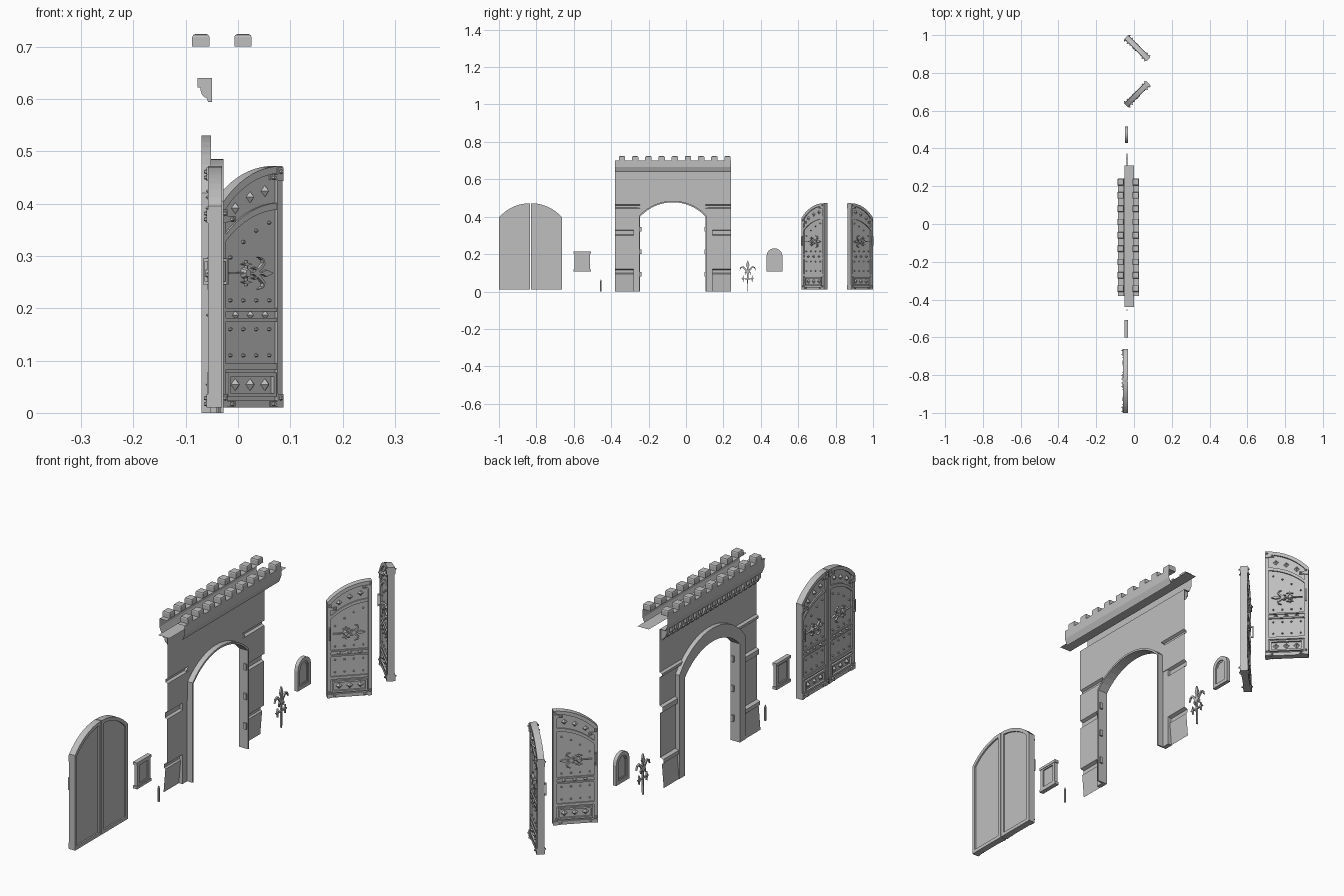
import bpy, bmesh, math
from mathutils import Matrix, Vector

if "Cube" in bpy.data.objects:
    bpy.data.objects.remove(bpy.data.objects["Cube"])

GREY = (0.52, 0.52, 0.52, 1)
stone = bpy.data.materials.new("plain grey")
stone.use_nodes = True
stone.diffuse_color = GREY
stone.node_tree.nodes["Principled BSDF"].inputs["Base Color"].default_value = GREY
parts = {}

def part(name):
    parts[name] = bmesh.new()
    return parts[name]

def frame(u, v, loc):
    """Local axes: a along u, depth along v, z up."""
    m = Matrix((u, v, (0, 0, 1))).transposed().to_4x4()
    m.translation = loc
    return m

def points(bm, M, outline, d):
    return [bm.verts.new(M @ Vector((a, d, z))) for a, z in outline]

def prism(bm, M, outline, d0, d1):
    p, q = points(bm, M, outline, d0), points(bm, M, outline, d1)
    bm.faces.new(p)
    bm.faces.new(q[::-1])
    for i in range(len(p)):
        j = (i + 1) % len(p)
        bm.faces.new((p[i], q[i], q[j], p[j]))

def box(bm, M, a0, a1, d0, d1, z0, z1):
    prism(bm, M, [(a0, z0), (a1, z0), (a1, z1), (a0, z1)], d0, d1)

def band(bm, M, inner, outer, d0, d1, closed=False):
    """Solid strip between two outlines with equal point counts."""
    sides = [points(bm, M, o, d) for o, d in
             ((inner, d0), (outer, d0), (outer, d1), (inner, d1))]
    n = len(inner)
    for i in range(n if closed else n - 1):
        for k in range(4):
            s, t = sides[k], sides[(k + 1) % 4]
            bm.faces.new((s[i], s[(i + 1) % n], t[(i + 1) % n], t[i]))
    if not closed:
        for i in (0, n - 1):
            bm.faces.new([s[i] for s in sides])

def ribbon(bm, M, path, widths, d0, d1):
    """Flat bar that follows a path with a varying width."""
    left, right = [], []
    for i, (a, z) in enumerate(path):
        t = Vector(path[min(i + 1, len(path) - 1)]) - Vector(path[max(i - 1, 0)])
        t *= widths[i] / 2 / t.length
        left.append((a - t.y, z + t.x))
        right.append((a + t.y, z - t.x))
    band(bm, M, left, right, d0, d1)

def stud(bm, M, a, d, z, r, h, seg, side):
    turn = Matrix.Rotation(-side * math.pi / 2, 4, 'X')
    bmesh.ops.create_cone(bm, cap_ends=True, segments=seg, radius1=r, radius2=0 if seg == 4 else r * 0.6,
                          depth=h, matrix=M @ Matrix.Translation((a, d + side * h / 2, z)) @ turn)

def arch(c, half, z0, spring, apex, n=16):
    rise = apex - spring
    R = (half * half + rise * rise) / (2 * rise)
    steps = [half * (2 * i / n - 1) for i in range(n + 1)]
    return [(c - half, z0)] + [(c + a, apex - R + math.sqrt(R * R - a * a)) for a in steps] + [(c + half, z0)]

def sheet(bm, profile, y0, y1):
    """Thin surface: an (x, z) profile carried along y."""
    p, q = [[bm.verts.new((x, y, z)) for x, z in profile] for y in (y0, y1)]
    for i in range(len(profile) - 1):
        bm.faces.new((p[i], p[i + 1], q[i + 1], q[i]))

# Gate wall: two moulded pillars and the wall over the arch
WALL = frame((0, 1, 0), (1, 0, 0), (0, 0, 0))
Y0, Y1, MID = -0.38, 0.24, -0.07
pillar = [(-.068, 0), (-.060, .095), (-.066, .1), (-.066, .115), (-.052, .12),
          (-.052, .30), (-.062, .305), (-.062, .325), (-.05, .33), (-.05, .445),
          (-.06, .45), (-.06, .46), (-.05, .465), (-.05, .64)]
opening = arch(MID, .175, 0, .40, .477)
bm = part("gate_wall")
sheet(bm, pillar, Y0, MID - .175)
sheet(bm, pillar, MID + .175, Y1)
for (a, za), (b, zb) in zip(opening[1:-2], opening[2:-1]):
    bm.faces.new(points(bm, WALL, [(a, za), (b, zb), (b, .64), (a, .64)], -.05))
bm = part("gate_arch_surround")
band(bm, WALL, opening, arch(MID, .212, 0, .42, .53), -.07, -.052)
band(bm, WALL, opening, arch(MID, .181, 0, .405, .485), -.052, -.028)
bm = part("jamb_hinge_blocks")
for y in (MID - .172, MID + .172):
    for z in (.08, .2, .32):
        box(bm, WALL, y - .004, y + .004, -.045, -.033, z, z + .025)

# Parapets, walkway, battlements and corbels
bm = part("parapets")
for s in (-1, 1):
    sheet(bm, [(-.03 + s * d, z) for d, z in ((.024, .70), (.056, .70), (.056, .665), (.046, .64))], Y0, Y1)
sheet(bm, [(-.05, .64), (-.077, .64)], Y0, Y1)
sheet(part("walkway"), [(-.05, .665), (0, .665)], -.44, .31)
bm = part("battlements")
for x in (-.071, .0095):
    for i in range(9):
        y = -.342 + i * .0705
        box(bm, WALL, y - .017, y + .017, x - .0165, x + .0165, .70, .724)
tops = [e for e in bm.edges if all(v.co.z > .72 for v in e.verts)]
bmesh.ops.bevel(bm, geom=tops, offset=.006, segments=2, affect='EDGES', profile=.5)
ALONG_X = frame((1, 0, 0), (0, 1, 0), (0, 0, 0))
curve = [(-.06 - .012 * math.sin(t), .622 - .02 * math.cos(t)) for t in (0, .4, .8, 1.2, 1.57)]
corbel = [(-.05, .64), (-.05, .594), (-.057, .594)] + curve + [(-.077, .622), (-.077, .64)]
bm = part("corbels")
for i in range(20):
    y = Y0 + .018 + i * .0308
    prism(bm, ALONG_X, corbel, y - .008, y + .008)

# Wrought iron spear, upright or lying flat
def ironwork(bm, M, a, z, size, flat, d0, d1):
    def bar(path, widths):
        path = [(p, q) if flat else (q, p) for p, q in path]
        ribbon(bm, M, [(a + p * size, z + q * size) for p, q in path], [w * size for w in widths], d0, d1)
    bar([(0, 0), (.08, 0), (.135, 0)], [.004, .006, .007])
    bar([(.125, 0), (.142, 0), (.166, 0)], [.005, .018, .001])
    bar([(.068, -.034), (.068, 0), (.068, .034)], [.003, .006, .003])
    for s in (-1, 1):
        bar([(.095, 0), (.118, s * .012), (.132, s * .026), (.128, s * .037), (.112, s * .043)],
            [.007, .009, .008, .006, .001])
        bar([(.05, s * .024), (.068, s * .024), (.086, s * .024)], [.001, .008, .001])
        bar([(.115, 0), (.1, s * .014), (.088, s * .013)], [.005, .006, .001])

ironwork(part("spear_ornament"), WALL, .33, 0, 1, False, -.041, -.034)

# Door leaves
W, BASE, TOP, RAD = .167, .01, .472, .221

def arc_z(u, inset=0):
    return TOP - RAD + math.sqrt((RAD - inset) ** 2 - (W - u) ** 2)

def leaf_outline(i):
    arc = [W - i - (W - 2 * i) * k / 10 for k in range(11)]
    return [(i, BASE + i), (W - i, BASE + i)] + [(u, arc_z(u, i)) for u in arc]

def door_leaf(name, M, sides):
    bm = part(name + "_panel")
    prism(bm, M, leaf_outline(.004), -.007, .007)
    band(bm, M, leaf_outline(.014), leaf_outline(0), -.013, .013, True)
    rails, studs, iron = [part(name + end) for end in ("_rails", "_studs", "_ironwork")]
    for s in sides:
        lo, hi = s * .006, s * .012
        # rails, framed bottom panel and curved upper band
        for z0, z1 in ((.083, .094), (.175, .181), (.194, .2)):
            box(rails, M, .01, W - .01, lo, hi, z0, z1)
        rect = [[(i, .012 + i), (W - i, .012 + i), (W - i, .095 - i), (i, .095 - i)] for i in (.025, .018)]
        band(rails, M, rect[0], rect[1], lo, s * .015, True)
        us = [.012 + (W - .024) * k / 8 for k in range(9)]
        band(rails, M, [(u, arc_z(u) - .083) for u in us], [(u, arc_z(u) - .07) for u in us], lo, hi)
        for u in (.045, .085, .125):
            for z, r in ((.054, .013), (.187, .009), (arc_z(u) - .044, .012)):
                stud(studs, M, u, lo, z, r, .012, 4, s)
        for u in (.03, .065, .1, .135):
            for z in (.11, .16, .215, arc_z(u) - .1 - (W - u) * .2):
                stud(studs, M, u, lo, z, .004, .007, 6, s)
        # corner irons
        for u, z in ((.008, .022), (W - .008, .022), (W - .008, .455), (.008, .375)):
            arm = .028 if u < .1 else -.028
            box(iron, M, u - .007, u + .007, hi, s * .016, z - .012, z + .014)
            box(iron, M, u, u + arm, hi, s * .016, z - .01, z + .001)
            stud(studs, M, u + arm * .7, s * .015, z - .005, .005, .006, 6, s)
            stud(studs, M, u, s * .015, z + .006, .005, .006, 6, s)
        ironwork(iron, M, .022, .267, .72, True, s * .007, s * .014)
        stud(iron, M, .07, lo, .267, .012, .012, 8, s)
        # pull handle
        box(iron, M, .006, .011, s * .019, s * .023, .245, .295)
        for z in (.245, .289):
            box(iron, M, .006, .011, s * .011, s * .022, z, z + .006)

h = math.sqrt(.5)
door_leaf("closed_door_right", frame((0, 1, 0), (-1, 0, 0), (-.044, -1, 0)), (1,))
door_leaf("closed_door_left", frame((0, -1, 0), (-1, 0, 0), (-.044, -.662, 0)), (1,))
door_leaf("open_door_near", frame((h, h, 0), (h, -h, 0), (-.042, .628, 0)), (-1, 1))
door_leaf("open_door_far", frame((h, -h, 0), (h, h, 0), (-.042, .99, 0)), (-1, 1))

# Square window, arched window and small post
bm = part("square_window")
inner, outer = [[(i - .597, .11 + i), (-.513 - i, .11 + i), (-.513 - i, .21 - i), (i - .597, .21 - i)]
                for i in (.014, 0)]
band(bm, WALL, inner, outer, -.047, -.034, True)
box(bm, WALL, -.59, -.52, -.042, -.039, .115, .205)
for z in (.106, .202):
    box(bm, WALL, -.601, -.509, -.05, -.032, z, z + .011)
bm = part("arched_window")
inner = arch(.473, .027, .122, .19, .215)
band(bm, WALL, inner, arch(.473, .043, .108, .19, .231), -.048, -.033, True)
band(bm, WALL, arch(.473, .021, .128, .19, .209), inner, -.044, -.037, True)
prism(bm, WALL, inner, -.042, -.039)
bm = part("small_post")
for r, depth, z in ((.004, .055, .0275), (.001, .01, .06)):
    bmesh.ops.create_cone(bm, cap_ends=True, segments=8, radius1=.004, radius2=r, depth=depth,
                          matrix=Matrix.Translation((-.037, -.455, z)))

# Turn every part into an object
for name, bm in parts.items():
    bmesh.ops.recalc_face_normals(bm, faces=bm.faces)
    mesh = bpy.data.meshes.new(name)
    bm.to_mesh(mesh)
    bm.free()
    mesh.materials.append(stone)
    bpy.context.scene.collection.objects.link(bpy.data.objects.new(name, mesh))
